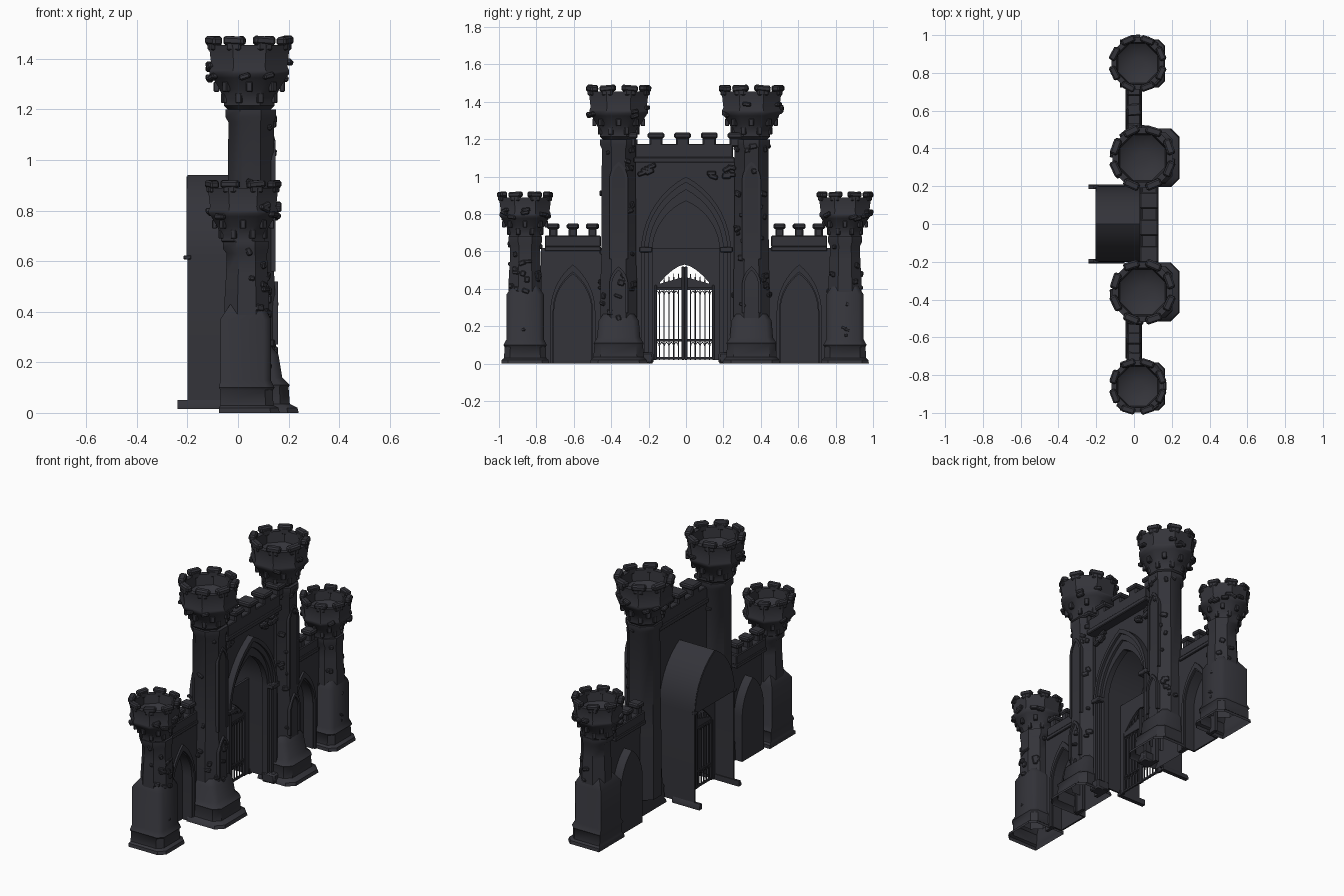
import bpy, bmesh, math, random
from mathutils import Matrix, Vector

if "Cube" in bpy.data.objects:
    bpy.data.objects.remove(bpy.data.objects["Cube"])

random.seed(4)
stone = bpy.data.materials.new("dark_stone")
stone.diffuse_color = (0.034, 0.034, 0.042, 1)
stone.use_nodes = True
stone.node_tree.nodes["Principled BSDF"].inputs["Base Color"].default_value = stone.diffuse_color


def finish(name, bm, smooth=True):
    bmesh.ops.recalc_face_normals(bm, faces=bm.faces[:])
    me = bpy.data.meshes.new(name)
    bm.to_mesh(me)
    bm.free()
    me.materials.append(stone)
    ob = bpy.data.objects.new(name, me)
    bpy.context.collection.objects.link(ob)
    if smooth:
        bpy.ops.object.select_all(action='DESELECT')
        ob.select_set(True)
        bpy.context.view_layer.objects.active = ob
        bpy.ops.object.shade_smooth_by_angle(angle=math.radians(40))
    return ob


def block(bm, loc, size, yaw=0.0, tilt=0.0, bevel=0.15):
    """Add one chamfered stone block."""
    tmp = bmesh.new()
    bmesh.ops.create_cube(tmp, size=1)
    bmesh.ops.scale(tmp, vec=size, verts=tmp.verts)
    bmesh.ops.bevel(tmp, geom=tmp.edges[:], offset=min(size) * bevel, segments=1, affect='EDGES')
    tmp.transform(Matrix.Translation(loc) @ Matrix.Rotation(yaw, 4, 'Z') @ Matrix.Rotation(tilt, 4, 'X'))
    me = bpy.data.meshes.new("tmp")
    tmp.to_mesh(me)
    tmp.free()
    bm.from_mesh(me)
    bpy.data.meshes.remove(me)


def octagon(cx, cy, a):
    r = a / math.cos(math.pi / 8)
    return [(cx + r * math.cos(math.pi * (i + .5) / 4), cy + r * math.sin(math.pi * (i + .5) / 4)) for i in range(8)]


def plinth(cy, xb, xf, h):
    """Square outline with chamfered front corners."""
    c = h * .28
    return [(xb, cy - h), (xf - c, cy - h), (xf, cy - h + c), (xf, cy + h - c), (xf - c, cy + h), (xb, cy + h)]


def loft(bm, layers):
    """Skin a stack of (outline, z) layers, open underneath."""
    prev = None
    for pts, z in layers:
        ring = [bm.verts.new((x, y, z)) for x, y in pts]
        n = len(ring)
        if prev:
            for i in range(n):
                j = (i + 1) % n
                bm.faces.new((prev[i], prev[j], ring[j], ring[i]))
        prev = ring
    bm.faces.new(prev)


def prism(bm, pts, x0, x1):
    """Extrude a (y, z) outline from x0 to x1."""
    a = [bm.verts.new((x0, y, z)) for y, z in pts]
    b = [bm.verts.new((x1, y, z)) for y, z in pts]
    n = len(pts)
    bm.faces.new(a)
    bm.faces.new(b)
    for i in range(n):
        j = (i + 1) % n
        bm.faces.new((a[i], a[j], b[j], b[i]))


def arch(cy, w, spring, top, base=None, n=9):
    """Pointed arch line from one foot over the apex to the other."""
    h = top - spring
    R = (w * w + h * h) / (2 * w)
    end = math.atan2(h, R - w)
    half = [(w - R + R * math.cos(end * i / n), spring + R * math.sin(end * i / n)) for i in range(n + 1)]
    if base is not None:
        half.insert(0, (w, base))
    return [(cy - y, z) for y, z in half] + [(cy + y, z) for y, z in half[-2::-1]]


def ring(outer, inner):
    return outer + inner[::-1]


def tower(name, cy, cx, k, top, pedestal, shaft, front):
    # pedestal and octagonal shaft
    bm = bmesh.new()
    loft(bm, [(plinth(cy, xb, xf, h), z) for z, xb, xf, h in pedestal])
    finish(name + "_pedestal", bm)
    bm = bmesh.new()
    loft(bm, [(octagon(x, cy, a), z) for a, z, x in shaft])
    finish(name + "_shaft", bm)
    # flared head with a sunken bowl
    prof = [(.085, -.29), (.1, -.275), (.1, -.25), (.118, -.21), (.145, -.165), (.157, -.15), (.157, -.135),
            (.15, -.12), (.16, -.035), (.128, -.035), (.12, -.1), (.09, -.125), (.03, -.135)]
    bm = bmesh.new()
    loft(bm, [(octagon(cx, cy, r * k), top + z * k) for r, z in prof])
    finish(name + "_head", bm)
    # capped merlons and corbel stones
    bm = bmesh.new()
    for i in range(8):
        t = math.pi * (i + .5) / 4
        d = Vector((math.cos(t), math.sin(t), 0))
        c = Vector((cx, cy, top))
        block(bm, c + d * .15 * k + Vector((0, 0, -.036 * k)), (.04 * k, .06 * k, .04 * k), t)
        block(bm, c + d * .153 * k + Vector((0, 0, -.018 * k)), (.042 * k, .085 * k, .034 * k),
              t + random.uniform(-.1, .1), random.uniform(-.1, .1), .25)
    for i in range(8):
        t = math.pi * (i + .5) / 4
        for r, z, off in ((.106, -.245, 0), (.13, -.2, .39)):
            block(bm, (cx + r * k * math.cos(t + off), cy + r * k * math.sin(t + off), top + z * k),
                  (.022 * k, .026 * k, .04 * k), t + off)
    for i in range(9):
        t = random.uniform(0, 6.28)
        block(bm, (cx + .16 * k * math.cos(t), cy + .16 * k * math.sin(t), top - random.uniform(.1, .17) * k),
              (.026, .045, .022), t, random.uniform(-.4, .4), .25)
    finish(name + "_head_stones", bm, False)
    # loose stones standing out of the shaft
    bm = bmesh.new()
    for i in range(26):
        t = random.choice((0, 0, 1, 1, -1, -1, 2, -2)) * math.pi / 4 + random.uniform(-.3, .3)
        z = random.uniform(.15, top - .32 * k)
        r = front * (1.06 if z < .5 else 1)
        block(bm, (shaft[0][2] + r * math.cos(t), cy + r * math.sin(t), z),
              (.02, random.uniform(.02, .045), random.uniform(.015, .034)), t, random.uniform(-.4, .4), .25)
    finish(name + "_shaft_stones", bm, False)


big_ped = [(0, 0, .24, .155), (.02, 0, .235, .15), (.035, 0, .205, .135), (.1, 0, .2, .13), (.11, 0, .205, .134),
           (.14, 0, .175, .115), (.23, 0, .16, .108), (.27, .02, .125, .08)]
big_shaft = [(.097, .1, .05), (.097, .45, .05), (.093, .55, .05), (.09, 1.15, .052), (.1, 1.17, .05), (.1, 1.2, .05)]
small_ped = [(0, -.075, .165, .128), (.02, -.075, .16, .125), (.03, -.07, .14, .113), (.09, -.07, .138, .11),
             (.1, -.075, .145, .116), (.13, -.07, .13, .1), (.37, -.07, .13, .1), (.43, -.03, .1, .06)]
small_shaft = [(.088, .1, .035), (.088, .45, .035), (.082, .55, .035), (.08, .63, .035), (.09, .65, .03),
               (.09, .68, .03)]

for side, yb, ys in (("left", -.36, -.86), ("right", .35, .85)):
    tower("big_tower_" + side, yb, .045, 1.0, 1.49, big_ped, big_shaft, .093)
    tower("small_tower_" + side, ys, .02, .87, .92, small_ped, small_shaft, .083)
    # lancet frames on the big tower
    bm = bmesh.new()
    for z0, z1 in ((.56, 1.08), (.27, .52)):
        x = .137 if z0 > .5 else .146
        prism(bm, ring(arch(yb, .05, z1 - .1, z1, z0), arch(yb, .036, z1 - .1, z1 - .02, z0)), x - .01, x + .012)
    finish("lancet_frame_" + side, bm)
    # thin curtain wall with a blind niche bulging out behind
    s = 1 if yb > 0 else -1
    yc = s * .605
    wall = [(yc - .17, 0), (yc - .17, .62), (yc + .17, .62), (yc + .17, 0)]
    bm = bmesh.new()
    prism(bm, wall + arch(yc, .1, .28, .48, 0)[::-1], .01, .03)
    prism(bm, ring(arch(yc, .108, .28, .495, 0), arch(yc, .1, .28, .48, 0)), -.04, .02)
    prism(bm, arch(yc, .108, .28, .495, 0), -.045, -.035)
    prism(bm, ring(arch(yc, .12, .28, .53, 0), arch(yc, .105, .28, .49, 0)), .02, .042)
    finish("curtain_wall_" + side, bm)
    bm = bmesh.new()
    block(bm, (0, yc, .615), (.08, .3, .025))
    block(bm, (0, yc, .655), (.07, .3, .06), bevel=.08)
    for d in (-.105, 0, .105):
        block(bm, (0, yc + d, .70), (.06, .045, .05))
        block(bm, (0, yc + d, .735), (.075, .065, .03), random.uniform(-.08, .08), 0, .25)
    finish("curtain_parapet_" + side, bm, False)

# central facade pierced by the great arch
bm = bmesh.new()
prism(bm, [(-.28, .0), (-.28, 1.1), (.28, 1.1), (.28, 0)] + arch(0, .2, .6, .93, 0)[::-1], .045, .07)
finish("gate_facade", bm)

# stepped arch mouldings
bm = bmesh.new()
for wo, to, wi, ti, x in ((.24, 1.0, .222, .97, .11), (.222, .97, .2, .93, .095), (.2, .93, .18, .87, .08)):
    prism(bm, ring(arch(0, wo, .6, to, 0), arch(0, wi, .6, ti, 0)), .045, x)
for s in (-1, 1):
    block(bm, (.085, s * .215, .61), (.07, .07, .03))
    block(bm, (.085, s * .215, .03), (.09, .08, .06))
finish("arch_mouldings", bm)

# facade parapet on corbels
bm = bmesh.new()
block(bm, (.08, -.01, 1.09), (.1, .54, .03))
block(bm, (.08, -.01, 1.135), (.08, .52, .08), bevel=.05)
for i in range(5):
    y = -.303 + i * .1425
    block(bm, (.08, y, 1.185), (.08, .07, .05))
    block(bm, (.08, y, 1.22), (.1, .09, .03), 0, 0, .25)
for i in range(12):
    block(bm, (.085, random.choice((-1, 1)) * random.uniform(.12, .25), random.uniform(.97, 1.06)),
          (.03, .05, .025), 0, random.uniform(-.5, .5), .25)
finish("facade_parapet", bm, False)

# vaulted passage behind the arch
bm = bmesh.new()
prism(bm, ring(arch(0, .2, .61, .94, .03), arch(0, .19, .61, .925, .03)), -.2, .05)
prism(bm, arch(0, .197, .61, .935), -.203, -.195)
for s in (-1, 1):
    block(bm, (-.2, s * .195, .615), (.03, .02, .015))
    prism(bm, [(s * .185, .015), (s * .21, .015), (s * .21, .03), (s * .2, .05), (s * .185, .05)], -.24, -.05)
finish("vaulted_passage", bm)

# flat arch panel above the gate
bm = bmesh.new()
curve = [(y - .008, .40 + .13 * (1 - (abs(y) / .16) ** 1.6)) for y in [-.16 + .032 * i for i in range(11)]]
prism(bm, [(-.195, .02), (-.195, .62), (.195, .62), (.195, .02), (.152, .02)] + curve[::-1] + [(-.168, .02)],
      -.07, -.055)
finish("gate_arch_panel", bm)

# barred gate leaves
bm = bmesh.new()
gx, gy = -.06, -.008
for s in (-1, 1):
    for z, h in ((.03, .014), (.125, .012), (.40, .014)):
        block(bm, (gx, gy + s * .08, z), (.012, .16, h))
    prism(bm, [(gy, .395), (gy + s * .16, .395), (gy + s * .16, .42), (gy, .465)], gx - .005, gx + .005)
    block(bm, (gx, gy + s * .008, .27), (.016, .014, .5))
    block(bm, (gx, gy + s * .154, .22), (.016, .012, .4))
    for i in range(5):
        d = .032 + i * .0255
        y = gy + s * d
        block(bm, (gx, y, .21), (.007, .0055, .38))
        zt = .455 - .3 * d
        prism(bm, [(y - .006, zt), (y + .006, zt), (y, zt + .045)], gx - .004, gx + .004)
        for z in (.095, .37):
            m = y + s * .0128
            prism(bm, ring(arch(m, .0128, z, z + .022), arch(m, .009, z, z + .016)), gx - .003, gx + .003)
finish("gate_leaves", bm, False)
